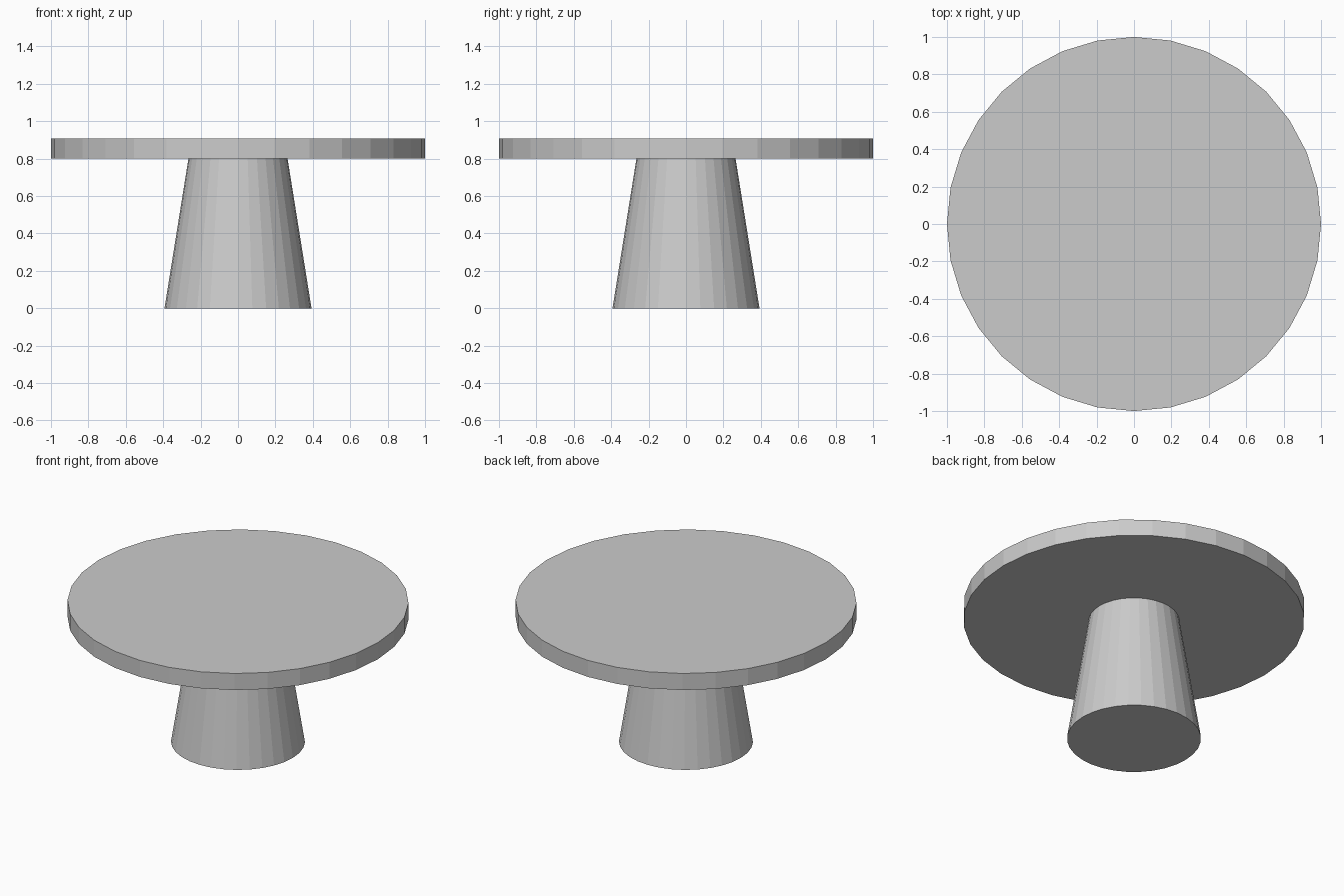
import bpy

if "Cube" in bpy.data.objects:
    bpy.data.objects.remove(bpy.data.objects["Cube"])


def add_round(name, r_bottom, r_top, z0, z1, sides=32):
    """Flat-shaded capped round part spanning z0 to z1."""
    bpy.ops.mesh.primitive_cone_add(
        vertices=sides, radius1=r_bottom, radius2=r_top,
        depth=z1 - z0, location=(0, 0, (z0 + z1) / 2))
    obj = bpy.context.object
    obj.name = name
    return obj


# Tapered pedestal
add_round("pedestal", 0.393, 0.265, 0.0, 0.80)

# Round table top
add_round("table_top", 1.0, 1.0, 0.80, 0.907)
